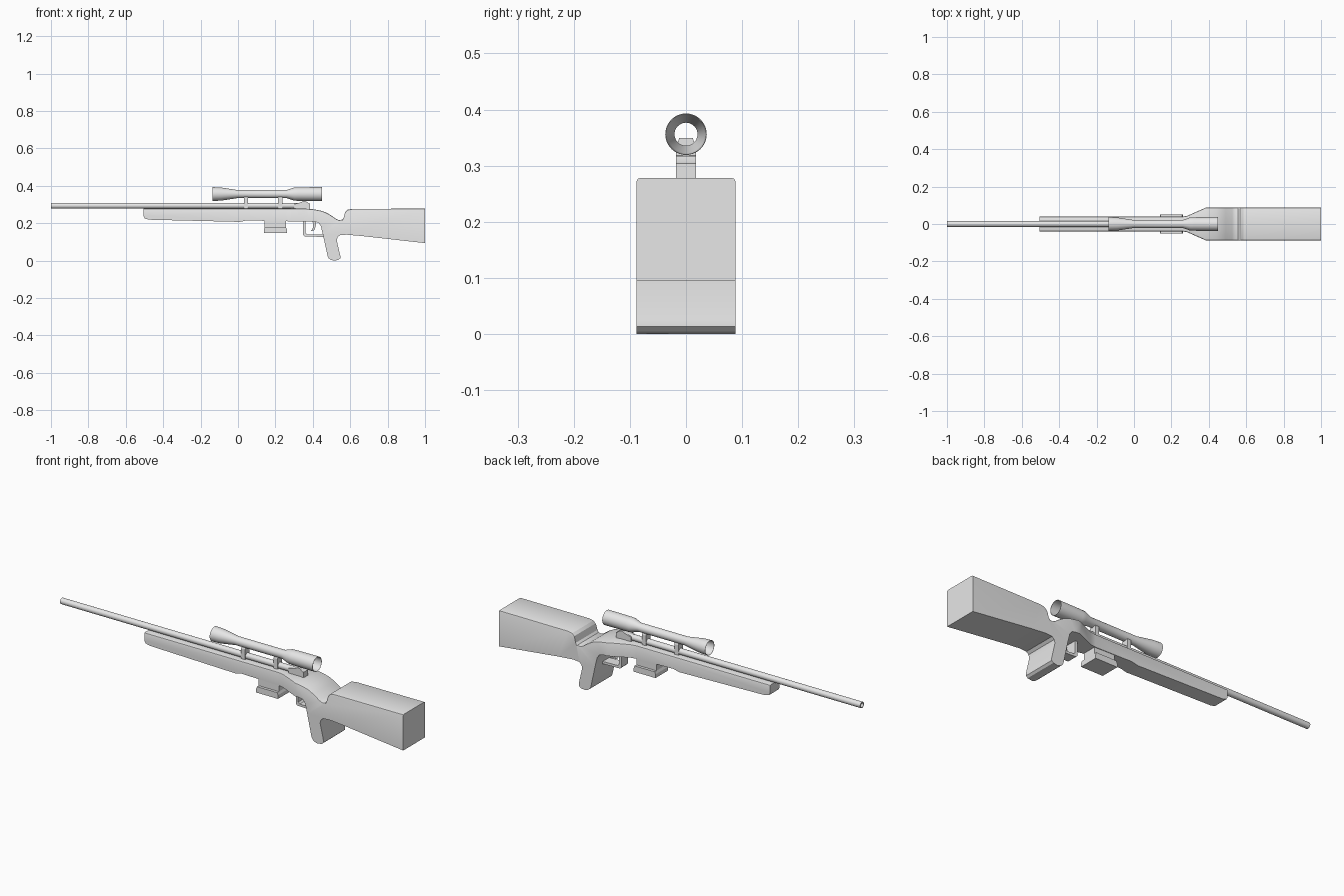
import bpy, bmesh, math
from mathutils import Vector

cube = bpy.data.objects.get("Cube")
if cube:
    bpy.data.objects.remove(cube)

grey = bpy.data.materials.new("plain grey")
grey.use_nodes = True
GREY = (0.8, 0.8, 0.8, 1)
grey.diffuse_color = GREY
grey.node_tree.nodes["Principled BSDF"].inputs["Base Color"].default_value = GREY


def finish(name, bm, smooth=False):
    bmesh.ops.recalc_face_normals(bm, faces=bm.faces[:])
    mesh = bpy.data.meshes.new(name)
    bm.to_mesh(mesh)
    bm.free()
    mesh.materials.append(grey)
    ob = bpy.data.objects.new(name, mesh)
    bpy.context.collection.objects.link(ob)
    if smooth:
        bpy.ops.object.select_all(action='DESELECT')
        ob.select_set(True)
        bpy.context.view_layer.objects.active = ob
        bpy.ops.object.shade_smooth_by_angle(angle=math.radians(30))
    return ob


def extruded(points, half):
    """Side outline in x, z given thickness along y."""
    bm = bmesh.new()
    face = bm.faces.new([bm.verts.new((x, -half, z)) for x, z in points])
    out = bmesh.ops.extrude_face_region(bm, geom=[face])
    for v in out["geom"]:
        if isinstance(v, bmesh.types.BMVert):
            v.co.y = half
    bmesh.ops.recalc_face_normals(bm, faces=bm.faces[:])
    return bm


def box(name, x0, x1, half, z0, z1):
    return finish(name, extruded([(x0, z0), (x1, z0), (x1, z1), (x0, z1)], half))


def tube(name, profile, z, sides=32):
    """Closed loop of (x, radius) points turned around the x axis."""
    bm = bmesh.new()
    rings = []
    for x, r in profile:
        rings.append([bm.verts.new((x, r * math.cos(2 * math.pi * i / sides),
                                    z + r * math.sin(2 * math.pi * i / sides)))
                      for i in range(sides)])
    for a, b in zip(rings, rings[1:] + rings[:1]):
        for i in range(sides):
            j = (i + 1) % sides
            bm.faces.new((a[i], a[j], b[j], b[i]))
    return finish(name, bm, True)


# Stock: one outline, slim fore-end flaring to a wide grip and butt
outline = [
    (-0.505, 0.278), (-0.505, 0.238), (-0.498, 0.225), (-0.475, 0.219),
    (-0.02, 0.208), (0.01, 0.207), (0.045, 0.215), (0.30, 0.210),
    (0.41, 0.208), (0.43, 0.203), (0.443, 0.185), (0.455, 0.135),
    (0.479, 0.025), (0.485, 0.013), (0.497, 0.004), (0.513, 0.0),
    (0.537, 0.004), (0.547, 0.013), (0.547, 0.025), (0.528, 0.108),
    (0.532, 0.125), (0.545, 0.136), (0.58, 0.139), (0.66, 0.132),
    (1.0, 0.094), (1.0, 0.278), (0.61, 0.277), (0.585, 0.272),
    (0.573, 0.26), (0.565, 0.228), (0.555, 0.219), (0.54, 0.217),
    (0.525, 0.223), (0.49, 0.247), (0.465, 0.260), (0.44, 0.268),
    (0.40, 0.275), (0.36, 0.278)]
NARROW, WIDE = 0.039, 0.088
bm = extruded(outline, NARROW)
for x in (0.255, 0.285, 0.385):
    bmesh.ops.bisect_plane(bm, geom=bm.verts[:] + bm.edges[:] + bm.faces[:],
                           plane_co=(x, 0, 0), plane_no=(1, 0, 0), dist=1e-5)
for v in bm.verts:
    x = v.co.x
    if x < 0.285:
        half = NARROW + 0.005 * max(0, (x - 0.255) / 0.03)
    else:
        half = 0.044 + (WIDE - 0.044) * min(1, (x - 0.285) / 0.1)
    v.co.y = math.copysign(half, v.co.y)
bm.normal_update()
# Soften only the upper long edges
rim = [e for e in bm.edges if len(e.link_faces) == 2
       and any(f.normal.z > 0.3 for f in e.link_faces)
       and any(abs(f.normal.y) > 0.7 for f in e.link_faces)]
bmesh.ops.bevel(bm, geom=rim, offset=0.006, segments=2, profile=0.5,
                affect='EDGES', clamp_overlap=True)
finish("stock", bm, True)

# Barrel, open at the muzzle
tube("barrel", [(-1.0, 0.0155), (0.37, 0.0155), (0.37, 0.011), (-1.0, 0.011)], 0.294, 24)

# Receiver tail behind the barrel
finish("receiver_tail", extruded([
    (0.30, 0.27), (0.385, 0.27), (0.385, 0.304), (0.378, 0.306), (0.365, 0.317),
    (0.35, 0.319), (0.335, 0.311), (0.30, 0.302)], 0.018), True)

# Scope: thin walled, both ends flared and open
outer = [(-0.135, 0.037), (-0.09, 0.035), (-0.005, 0.022),
         (0.262, 0.022), (0.30, 0.035), (0.32, 0.036), (0.45, 0.037)]
inner = [(x, r - 0.0015) for x, r in reversed(outer)]
tube("scope", outer + inner, 0.356, 40)

# Scope mounts with narrowed tops
for name, x in (("front_scope_mount", 0.042), ("rear_scope_mount", 0.226)):
    bm = bmesh.new()
    shape = [(-0.018, 0.28), (0.018, 0.28), (0.018, 0.332), (0.012, 0.349),
             (-0.012, 0.349), (-0.018, 0.332)]
    face = bm.faces.new([bm.verts.new((x - 0.011, y, z)) for y, z in shape])
    out = bmesh.ops.extrude_face_region(bm, geom=[face])
    bmesh.ops.translate(bm, vec=Vector((0.022, 0, 0)),
                        verts=[v for v in out["geom"] if isinstance(v, bmesh.types.BMVert)])
    finish(name, bm)

# Magazine
box("magazine_body", 0.143, 0.257, 0.036, 0.17, 0.22)
finish("magazine_base", extruded([
    (0.138, 0.147), (0.262, 0.147), (0.262, 0.166), (0.257, 0.178),
    (0.143, 0.178), (0.138, 0.166)], 0.050))

# Trigger guard loop and trigger
finish("trigger_guard", extruded([
    (0.348, 0.215), (0.348, 0.137), (0.356, 0.129), (0.465, 0.127),
    (0.465, 0.139), (0.37, 0.141), (0.361, 0.149), (0.361, 0.215)], 0.027))
finish("trigger", extruded([
    (0.398, 0.215), (0.402, 0.19), (0.400, 0.174), (0.391, 0.160), (0.400, 0.158),
    (0.411, 0.168), (0.416, 0.188), (0.416, 0.215)], 0.010), True)
